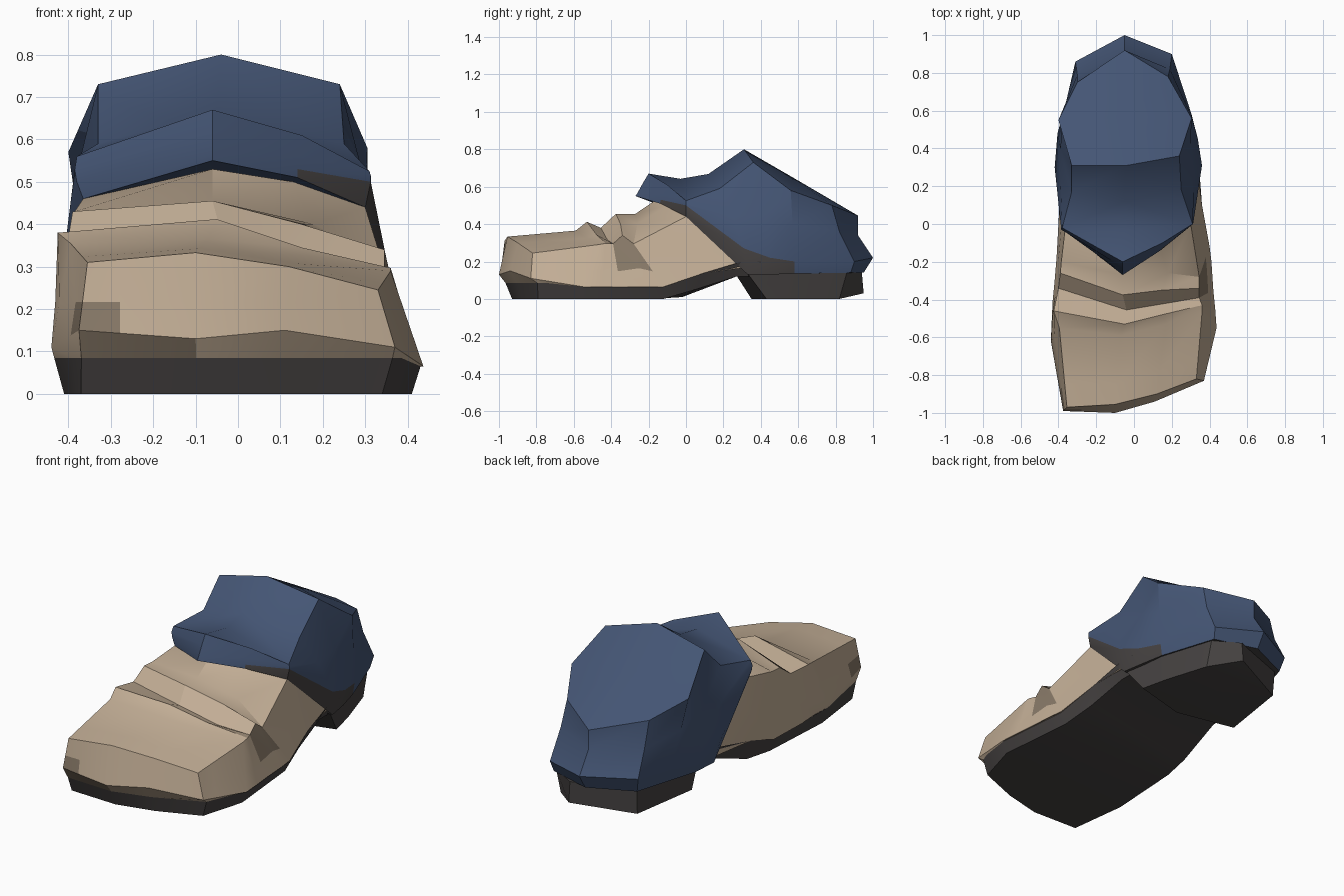
import bpy, bmesh, math
from mathutils import Vector as V

if "Cube" in bpy.data.objects:
    bpy.data.objects.remove(bpy.data.objects["Cube"])


def material(name, rgb):
    m = bpy.data.materials.new(name)
    m.diffuse_color = (*rgb, 1)
    m.use_nodes = True
    m.node_tree.nodes["Principled BSDF"].inputs["Base Color"].default_value = m.diffuse_color
    return m


TAN = material("tan leather", (0.545, 0.425, 0.305))
WORN = material("worn leather", (0.25, 0.195, 0.14))
BLUE = material("blue cloth", (0.058, 0.091, 0.175))
DARK = material("dark rubber", (0.060, 0.054, 0.053))


class Part:
    """Mesh assembled from point grids; equal points are shared."""

    def __init__(self, name, mats):
        self.name, self.mats, self.bm, self.seen = name, mats, bmesh.new(), {}

    def face(self, pts, mat=0):
        vs = []
        for p in pts:
            k = tuple(round(c, 4) for c in p)
            if k not in self.seen:
                self.seen[k] = self.bm.verts.new(k)
            if self.seen[k] not in vs:
                vs.append(self.seen[k])
        if len(vs) > 2:
            self.bm.faces.new(vs).material_index = mat

    def grid(self, rows, closed=False, rule=lambda i, j: 0):
        for i in range(len(rows) - 1):
            a, b = rows[i], rows[i + 1]
            n = len(a)
            for j in range(n if closed else n - 1):
                k = (j + 1) % n
                self.face([a[j], a[k], b[k], b[j]], rule(i, j))

    def finish(self, angle=35):
        bmesh.ops.recalc_face_normals(self.bm, faces=self.bm.faces)
        me = bpy.data.meshes.new(self.name)
        self.bm.to_mesh(me)
        self.bm.free()
        for m in self.mats:
            me.materials.append(m)
        ob = bpy.data.objects.new(self.name, me)
        bpy.context.collection.objects.link(ob)
        bpy.ops.object.select_all(action='DESELECT')
        ob.select_set(True)
        bpy.context.view_layer.objects.active = ob
        bpy.ops.object.shade_smooth_by_angle(angle=math.radians(angle))


def mid(a, b, t=.42):
    return tuple(V(a).lerp(V(b), t))


def under(p):
    """Lower rim point beneath a welt point."""
    return (p[0] * .985, p[1] + (.035 if p[1] < -.8 else 0), min(p[2], .085) if p[1] < -.1 else p[2])


# Toe upper: cross rows (left welt, left edge, middle, quarter, right edge, right welt)
toe = [
    [(-.375, -.99, .15), (-.355, -.97, .31), (-.1, -.955, .333), (.12, -.9, .3), (.33, -.82, .245), (.37, -.83, .11)],
    [(-.44, -.62, .11), (-.395, -.55, .355), (-.07, -.59, .365), (.17, -.53, .325), (.36, -.47, .29), (.437, -.55, .065)],
    [(-.435, -.5, .1), (-.425, -.46, .38), (-.05, -.53, .412), (.15, -.48, .345), (.36, -.43, .297), (.43, -.45, .065)],
    [(-.43, -.4, .08), (-.4, -.34, .37), (-.04, -.455, .38), (.17, -.42, .315), (.345, -.39, .295), (.42, -.35, .065)],
    [(-.42, -.3, .075), (-.39, -.26, .43), (-.06, -.375, .455), (.15, -.35, .4), (.345, -.34, .34), (.41, -.2, .065)],
    [(-.41, -.18, .07), (-.385, -.2, .43), (-.06, -.27, .455), (.18, -.26, .4), (.345, -.28, .295), (.4, -.12, .065)],
    [(-.4, 0, .13), (-.365, -.03, .46), (-.06, -.16, .53), (.13, -.1, .5), (.3, 0, .44), (.36, .1, .14)],
    [(-.375, .34, .15), (-.36, .05, .44), (-.06, 0, .52), (.12, 0, .49), (.295, .04, .42), (.33, .33, .17)],
]
corner = [mid(a, b, .3) for a, b in zip(toe[0], toe[1])]
rows = [[under(r[0]), r[0], mid(r[0], r[1]), *r[1:5], mid(r[5], r[4], .36), r[5], under(r[5])]
        for r in [toe[0], corner] + toe[1:]]
p = Part("toe_upper", [TAN, WORN])
p.grid(rows, rule=lambda i, j: int((j == 6 and i in (4, 5)) or (j == 1 and i == 0)))
# Toe front and its lower rim
front = [toe[0][0], (-.1, -1, .13), (.11, -.94, .15), toe[0][5]]
front.insert(1, mid(front[0], front[1], .35))
brow = toe[0][1:5]
brow.insert(1, mid(brow[0], brow[1], .3))
rim = [under(q) for q in front]
p.grid([rim, front, [mid(a, b) for a, b in zip(front, brow)], brow],
       rule=lambda i, j: int((i == 0 and j < 2) or (i == 1 and j == 0)))
p.finish(30)

# Forefoot sole: stations (left top, left bottom, right bottom, right top)
p = Part("front_sole", [DARK])
stations = [
    [rim[2], (-.1, -.93, 0), (.11, -.88, 0), rim[3]],
    [rim[0], (-.37, -.92, 0), (.34, -.79, 0), rim[4]],
    [under(corner[0]), (-.382, -.824, 0), (.361, -.718, 0), under(corner[5])],
    [under(toe[1][0]), (-.41, -.6, 0), (.41, -.55, 0), under(toe[1][5])],
    [under(toe[5][0]), (-.385, -.18, 0), (.37, -.12, 0), under(toe[5][5])],
    [toe[6][0], (-.36, -.02, .01), (.335, .05, .05), toe[6][5]],
    [(-.385, .3, .2), (-.345, .27, .12), (.31, .27, .12), (.345, .3, .2)],
    [(-.385, .4, .2), (-.345, .4, .12), (.31, .4, .12), (.345, .4, .2)],
]
p.grid(stations)
p.face(stations[0])
p.finish(25)

# Ankle rings, running front, right side, back, left side
low = [(-.06, -.27, .55), (.14, -.14, .51), (.3, 0, .44), (.345, .33, .13), (.325, .45, .13), (.295, .58, .135),
       (.19, .88, .14), (-.05, .95, .14), (-.29, .84, .14), (-.345, .63, .135), (-.385, .47, .13), (-.395, .32, .13),
       (-.365, -.03, .46)]
bulge = [(-.06, -.26, .565), (.14, -.135, .53), (.313, 0, .5), (.36, .31, .27), (.338, .45, .22), (.305, .58, .2),
         (.2, .9, .2), (-.05, 1, .22), (-.31, .86, .22), (-.36, .64, .22), (-.405, .48, .22), (-.42, .3, .25),
         (-.38, -.03, .5)]
neck = [(-.06, -.23, .62), (.145, -.12, .56), (.313, 0, .515), (.315, .25, .44), (.3, .42, .45), (.305, .57, .4),
        (.19, .82, .36), (-.05, .92, .34), (-.3, .79, .36), (-.375, .58, .4), (-.39, .4, .48), (-.39, .24, .44),
        (-.385, -.03, .53)]
top = [(-.06, -.2, .67), (.15, -.1, .61), (.31, 0, .525), (.25, .18, .59), (.24, .36, .73), (.305, .56, .58),
       (.18, .78, .5), (-.05, .92, .445), (-.3, .75, .5), (-.4, .55, .57), (-.33, .31, .73), (-.33, .17, .59),
       (-.38, -.02, .56)]
p = Part("ankle_cloth", [BLUE, DARK])
p.grid([low, bulge, neck, top], True, lambda i, j: int(i == 0 and j in (1, 2, 3, 4)))
# Dip in front of the calf
crest, dip, saddle, hub = (-.04, .31, .8), (-.05, .12, .668), (-.05, -.03, .642), (-.05, .57, .65)
F, Q, R0, R1, R2 = top[:5]
L2, L1, L0 = top[10:]
for f in ((F, Q, R0, saddle), (F, saddle, L0), (R0, R1, dip, saddle), (L0, saddle, dip, L1),
          (R1, R2, crest, dip), (L1, dip, crest, L2)):
    p.face(f)
# Broad sloping calf face
loop = [crest] + top[4:11]
for a, b in zip(loop, loop[1:] + loop[:1]):
    p.face((a, b, hub))
# Underside of the front lip
tuck = (-.05, -.05, .52)
for a, b in ((low[12], low[0]), (low[0], low[1]), (low[1], low[2])):
    p.face((a, b, tuck))
# Sole layer closing the ankle above the heel
p.face(low[3:12], 1)
p.finish()

# Heel block
p = Part("heel_block", [DARK])
upper = [(0, .27, .125), (.33, .33, .135), (.29, .57, .14), (.19, .86, .142), (.05, .94, .142),
         (-.275, .82, .142), (-.36, .42, .135)]
lower = [(0, .35, 0), (.3, .43, 0), (.265, .58, 0), (.19, .82, 0), (.05, .95, .03), (-.27, .81, 0), (-.33, .42, 0)]
p.grid([upper, lower], True)
p.face(upper)
p.face(lower[:4] + lower[5:])
p.face(lower[3:6])
p.finish(25)
